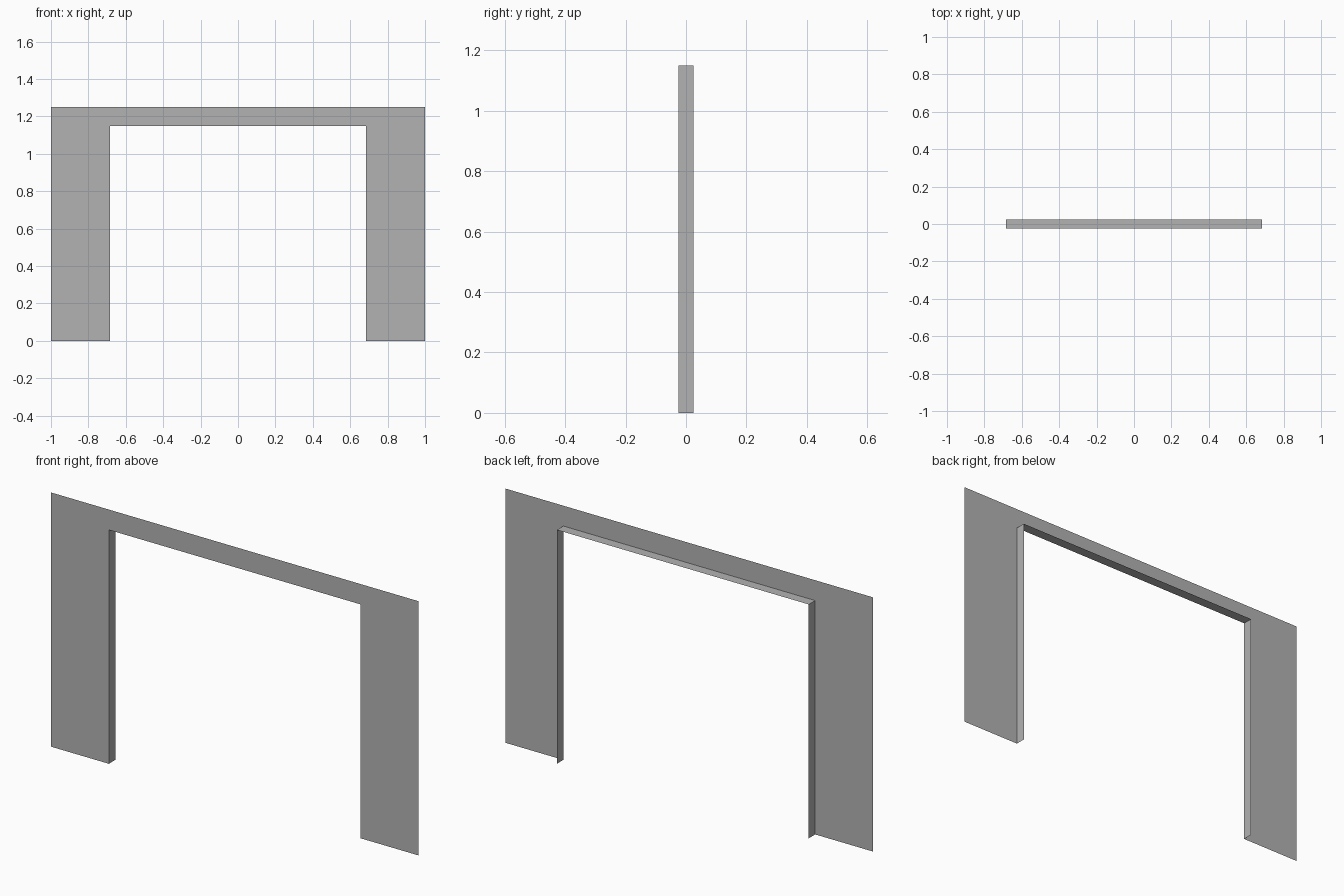
import bpy
import bmesh

cube = bpy.data.objects.get("Cube")
if cube:
    bpy.data.objects.remove(cube, do_unlink=True)

# Overall sizes
HALF_WIDTH, HEIGHT = 1.0, 1.25
OPEN_HALF, OPEN_HEIGHT = 0.685, 1.15
FRONT, BACK = -0.025, 0.025

grey = bpy.data.materials.new("plain grey")
grey.use_nodes = True
colour = (0.45, 0.45, 0.45, 1)
grey.diffuse_color = colour
grey.node_tree.nodes["Principled BSDF"].inputs["Base Color"].default_value = colour


def add_sheet(name, quads):
    """Make one open surface from quads given as corner points."""
    bm = bmesh.new()
    for corners in quads:
        bm.faces.new([bm.verts.new(c) for c in corners])
    bmesh.ops.remove_doubles(bm, verts=bm.verts, dist=0.0001)
    mesh = bpy.data.meshes.new(name)
    bm.to_mesh(mesh)
    bm.free()
    mesh.materials.append(grey)
    obj = bpy.data.objects.new(name, mesh)
    bpy.context.collection.objects.link(obj)
    return obj


def front_panel(x0, x1, z0, z1):
    return [(x0, FRONT, z0), (x1, FRONT, z0), (x1, FRONT, z1), (x0, FRONT, z1)]


# Thin wall sheet: two piers, with the lintel split in line with the opening
add_sheet("wall_panel", [
    front_panel(-HALF_WIDTH, -OPEN_HALF, 0, OPEN_HEIGHT),
    front_panel(OPEN_HALF, HALF_WIDTH, 0, OPEN_HEIGHT),
    front_panel(-HALF_WIDTH, -OPEN_HALF, OPEN_HEIGHT, HEIGHT),
    front_panel(-OPEN_HALF, OPEN_HALF, OPEN_HEIGHT, HEIGHT),
    front_panel(OPEN_HALF, HALF_WIDTH, OPEN_HEIGHT, HEIGHT),
])

# Lining of the opening, running back from the wall and facing inwards
path = [(-OPEN_HALF, 0), (-OPEN_HALF, OPEN_HEIGHT),
        (OPEN_HALF, OPEN_HEIGHT), (OPEN_HALF, 0)]
add_sheet("opening_lining", [
    [(ax, FRONT, az), (ax, BACK, az), (bx, BACK, bz), (bx, FRONT, bz)]
    for (ax, az), (bx, bz) in zip(path, path[1:])
])
